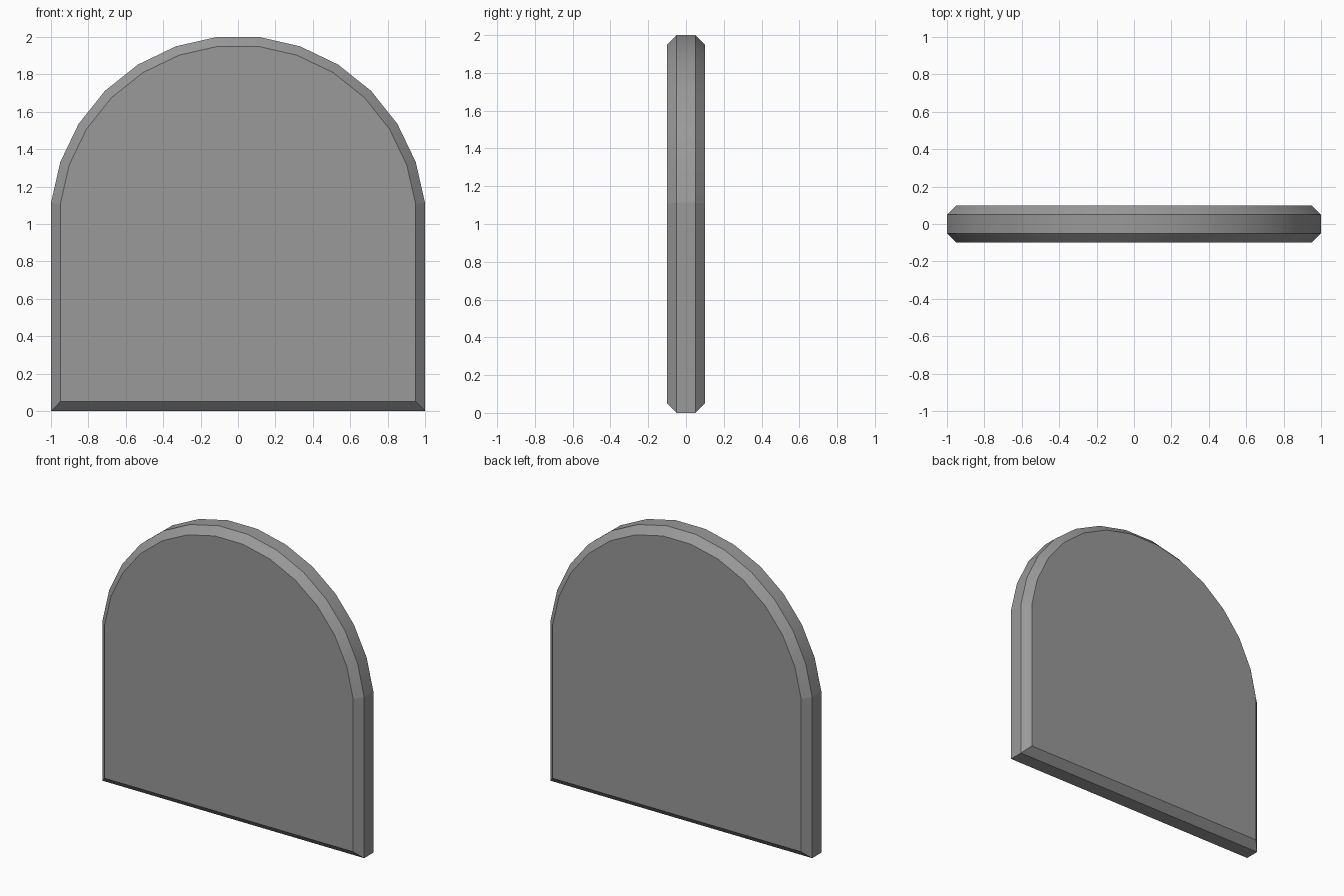
import bpy, bmesh, math

if "Cube" in bpy.data.objects:
    bpy.data.objects.remove(bpy.data.objects["Cube"])

SIDES = 28      # facets of the full circle the arch is taken from
BEVEL = 0.05


def ring(bm, inset, y):
    """Arched outline, shrunk evenly by inset, at depth y."""
    r = (1 - inset) / math.cos(math.pi / SIDES)
    pts = [(-1 + inset, inset), (1 - inset, inset)]
    for k in range(SIDES // 2):
        a = math.pi * (2 * k + 1) / SIDES
        pts.append((r * math.cos(a), 1 + r * math.sin(a)))
    return [bm.verts.new((x, y, z)) for x, z in pts]


# arched slab with chamfered rims front and back
bm = bmesh.new()
rings = [ring(bm, i, y) for i, y in
         ((BEVEL, -0.1), (0, -0.05), (0, 0.05), (BEVEL, 0.1))]
for a, b in zip(rings, rings[1:]):
    n = len(a)
    for i in range(n):
        j = (i + 1) % n
        bm.faces.new((a[i], a[j], b[j], b[i]))
    # crease where the straight sides meet the arch
    for i in (2, n - 1):
        bm.edges.get((a[i], b[i])).smooth = False
bm.faces.new(rings[0])
bm.faces.new(rings[-1])
bmesh.ops.recalc_face_normals(bm, faces=bm.faces)

mesh = bpy.data.meshes.new("arched_slab")
bm.to_mesh(mesh)
bm.free()
slab = bpy.data.objects.new("arched_slab", mesh)
bpy.context.collection.objects.link(slab)

# dark grey stone
stone = bpy.data.materials.new("dark_grey")
stone.diffuse_color = (0.32, 0.32, 0.32, 1)
stone.use_nodes = True
stone.node_tree.nodes["Principled BSDF"].inputs["Base Color"].default_value = stone.diffuse_color
mesh.materials.append(stone)

# soft shading around the arch, crisp chamfer edges
bpy.context.view_layer.objects.active = slab
slab.select_set(True)
bpy.ops.object.shade_smooth_by_angle(angle=math.radians(30), keep_sharp_edges=True)
